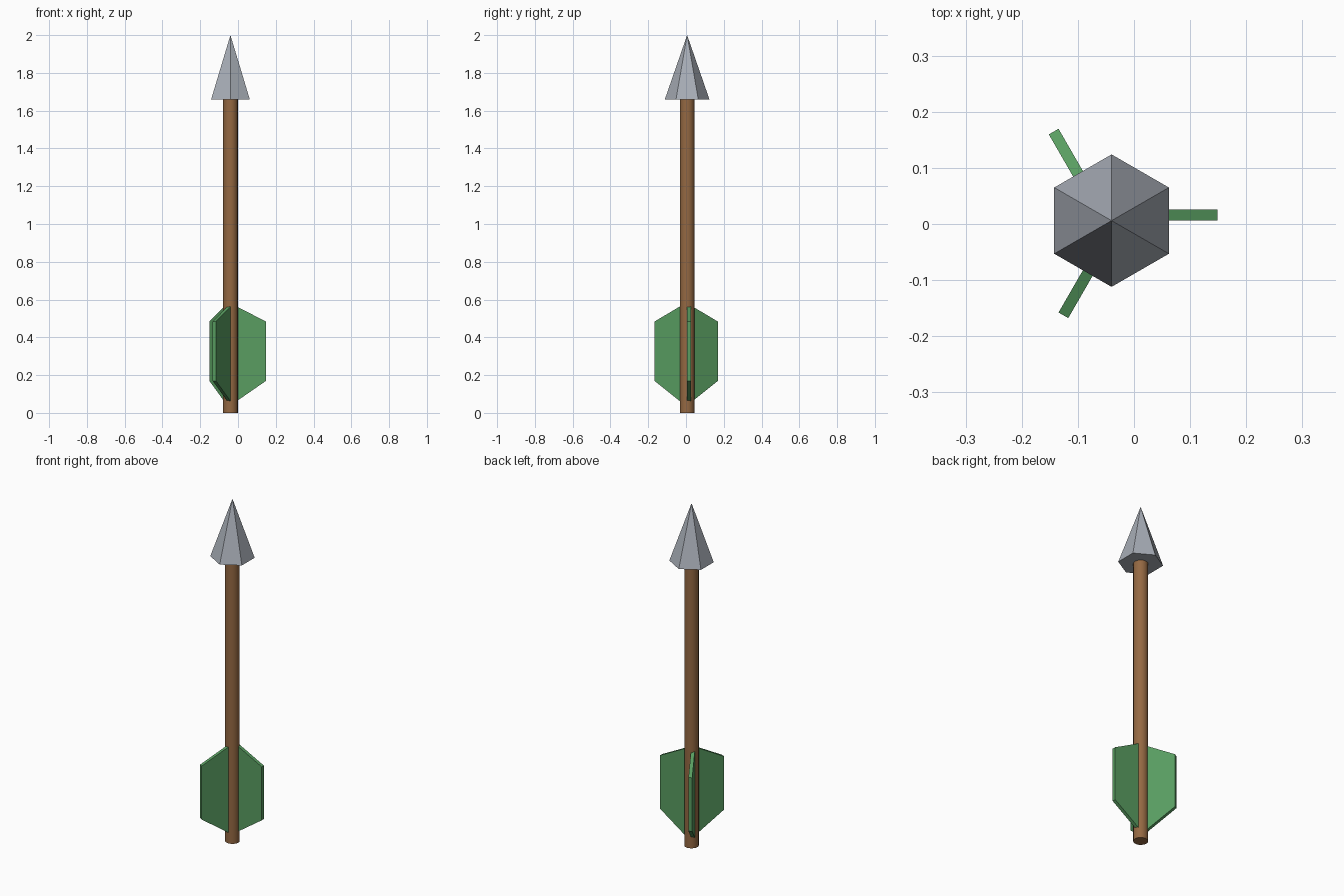
import bpy, bmesh, math
from mathutils import Matrix, Vector

old = bpy.data.objects.get("Cube")
if old:
    bpy.data.objects.remove(old, do_unlink=True)

AXIS = Vector((-0.04, 0.006, 0))


def material(name, rgb):
    m = bpy.data.materials.new(name)
    m.use_nodes = True
    m.diffuse_color = (*rgb, 1)
    m.node_tree.nodes["Principled BSDF"].inputs["Base Color"].default_value = (*rgb, 1)
    return m


wood = material("brown wood", (0.30, 0.14, 0.055))
steel = material("grey steel", (0.39, 0.42, 0.47))
feather = material("green feather", (0.10, 0.34, 0.12))


def cone(name, sides, r1, r2, z1, z2, mat, turn=0):
    bpy.ops.mesh.primitive_cone_add(
        vertices=sides, radius1=r1, radius2=r2, depth=z2 - z1,
        location=AXIS + Vector((0, 0, (z1 + z2) / 2)), rotation=(0, 0, turn))
    ob = bpy.context.object
    ob.name = name
    ob.data.materials.append(mat)
    return ob


# Round shaft and six-sided pointed head
shaft = cone("shaft", 16, 0.039, 0.039, 0, 1.67, wood)
bpy.ops.object.shade_smooth_by_angle(angle=math.radians(40))
cone("arrow_head", 6, 0.118, 0, 1.66, 2, steel)

# Three fletching fins, each with one side on the shaft's axis
FIN = [(0.03, 0.06), (0.189, 0.17), (0.189, 0.483), (0.03, 0.565)]
THICK = 0.02


def fin(name, angle):
    bm = bmesh.new()
    face = bm.faces.new([bm.verts.new((r, 0, z)) for r, z in FIN])
    side = bmesh.ops.extrude_face_region(bm, geom=[face])["geom"]
    bmesh.ops.translate(bm, vec=(0, THICK, 0),
                        verts=[v for v in side if isinstance(v, bmesh.types.BMVert)])
    bmesh.ops.recalc_face_normals(bm, faces=bm.faces)
    bm.transform(Matrix.Translation(AXIS) @ Matrix.Rotation(angle, 4, "Z"))
    mesh = bpy.data.meshes.new(name)
    bm.to_mesh(mesh)
    bm.free()
    mesh.materials.append(feather)
    bpy.context.collection.objects.link(bpy.data.objects.new(name, mesh))


for i, name in enumerate(("left_fin", "back_right_fin", "front_right_fin")):
    fin(name, math.radians(120 * i))
